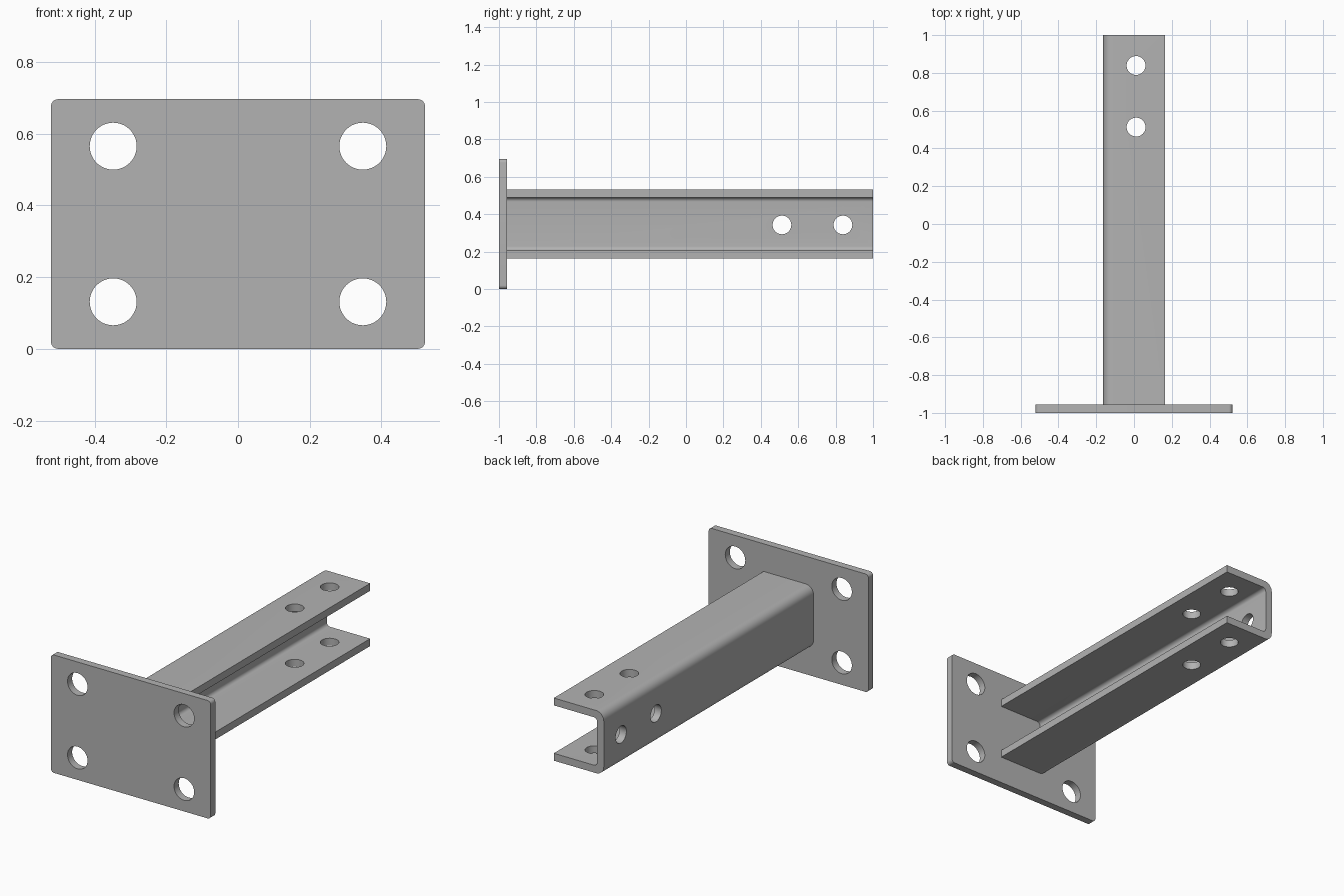
import bpy
import bmesh
from math import radians, sin, cos, pi
from mathutils import Matrix, Vector

cube = bpy.data.objects.get("Cube")
if cube:
    bpy.data.objects.remove(cube, do_unlink=True)

THICK = 0.0435           # sheet thickness
WIDTH, HEIGHT = 1.043, 0.696
MID_Z = HEIGHT / 2
ARM_X, ARM_Z = 0.163, 0.185   # half sizes of the channel

steel = bpy.data.materials.new("grey_steel")
steel.use_nodes = True
grey = (0.45, 0.45, 0.45, 1)
steel.diffuse_color = grey
steel.node_tree.nodes["Principled BSDF"].inputs["Base Color"].default_value = grey


def rounded(corners, steps=8):
    """Outline in x, z from (x, z, radius) corners; radius 0 stays sharp."""
    points = []
    for i, (x, z, r) in enumerate(corners):
        p = Vector((x, z))
        if r == 0:
            points.append(p)
            continue
        a = (Vector(corners[i - 1][:2]) - p).normalized()
        b = (Vector(corners[(i + 1) % len(corners)][:2]) - p).normalized()
        centre = p + (a + b) * r
        for k in range(steps + 1):
            t = pi / 2 * k / steps
            points.append(centre - b * r * cos(t) - a * r * sin(t))
    return points


def extrude(name, outline, y0, y1):
    """Solid made by sweeping an x, z outline along y."""
    bm = bmesh.new()
    face = bm.faces.new([bm.verts.new((p.x, y0, p.y + MID_Z)) for p in outline])
    swept = bmesh.ops.extrude_face_region(bm, geom=[face])["geom"]
    bmesh.ops.translate(bm, vec=(0, y1 - y0, 0),
                        verts=[v for v in swept if isinstance(v, bmesh.types.BMVert)])
    bmesh.ops.recalc_face_normals(bm, faces=bm.faces)
    mesh = bpy.data.meshes.new(name)
    bm.to_mesh(mesh)
    bm.free()
    mesh.materials.append(steel)
    obj = bpy.data.objects.new(name, mesh)
    bpy.context.collection.objects.link(obj)
    return obj


def drill(obj, holes, radius, depth, axis):
    """Cut round holes at the given centres along one axis."""
    turn = {"X": Matrix.Rotation(pi / 2, 4, "Y"),
            "Y": Matrix.Rotation(pi / 2, 4, "X"),
            "Z": Matrix.Identity(4)}[axis]
    bm = bmesh.new()
    for centre in holes:
        bmesh.ops.create_cone(bm, cap_ends=True, segments=48, radius1=radius,
                              radius2=radius, depth=depth,
                              matrix=Matrix.Translation(centre) @ turn)
    mesh = bpy.data.meshes.new("hole_cutter")
    bm.to_mesh(mesh)
    bm.free()
    mesh.materials.append(steel)
    cutter = bpy.data.objects.new("hole_cutter", mesh)
    cutter.hide_render = True
    bpy.context.collection.objects.link(cutter)
    mod = obj.modifiers.new("holes", "BOOLEAN")
    mod.operation = "DIFFERENCE"
    mod.solver = "EXACT"
    mod.object = cutter
    select(obj)
    bpy.ops.object.modifier_apply(modifier=mod.name)
    bpy.data.objects.remove(cutter, do_unlink=True)


def select(obj):
    bpy.ops.object.select_all(action="DESELECT")
    obj.select_set(True)
    bpy.context.view_layer.objects.active = obj


# Mounting plate with four bolt holes
w, h, r = WIDTH / 2, HEIGHT / 2, 0.02
plate = extrude("mounting_plate",
                rounded([(-w, -h, r), (w, -h, r), (w, h, r), (-w, h, r)]),
                -1, -1 + THICK)
drill(plate, [(sx * 0.348, -1 + THICK / 2, MID_Z + sz * 0.217)
              for sx in (-1, 1) for sz in (-1, 1)], 0.0655, 0.2, "Y")

# Channel arm, open towards +x, with rounded bends
inner_x, inner_z = -ARM_X + THICK, ARM_Z - THICK
arm = extrude("channel_arm", rounded([
    (ARM_X, ARM_Z, 0), (-ARM_X, ARM_Z, 0.05),
    (-ARM_X, -ARM_Z, 0.05), (ARM_X, -ARM_Z, 0),
    (ARM_X, -inner_z, 0), (inner_x, -inner_z, 0.022),
    (inner_x, inner_z, 0.022), (ARM_X, inner_z, 0)]), -1 + THICK, 1)

# Cross holes near the free end, through both flanges and the web
hole_y = (0.513, 0.839)
drill(arm, [(0.011, y, MID_Z) for y in hole_y], 0.05, 0.6, "Z")
drill(arm, [(-ARM_X, y, 0.343) for y in hole_y], 0.05, 0.2, "X")

for part in (plate, arm):
    select(part)
    bpy.ops.object.shade_smooth_by_angle(angle=radians(30))
